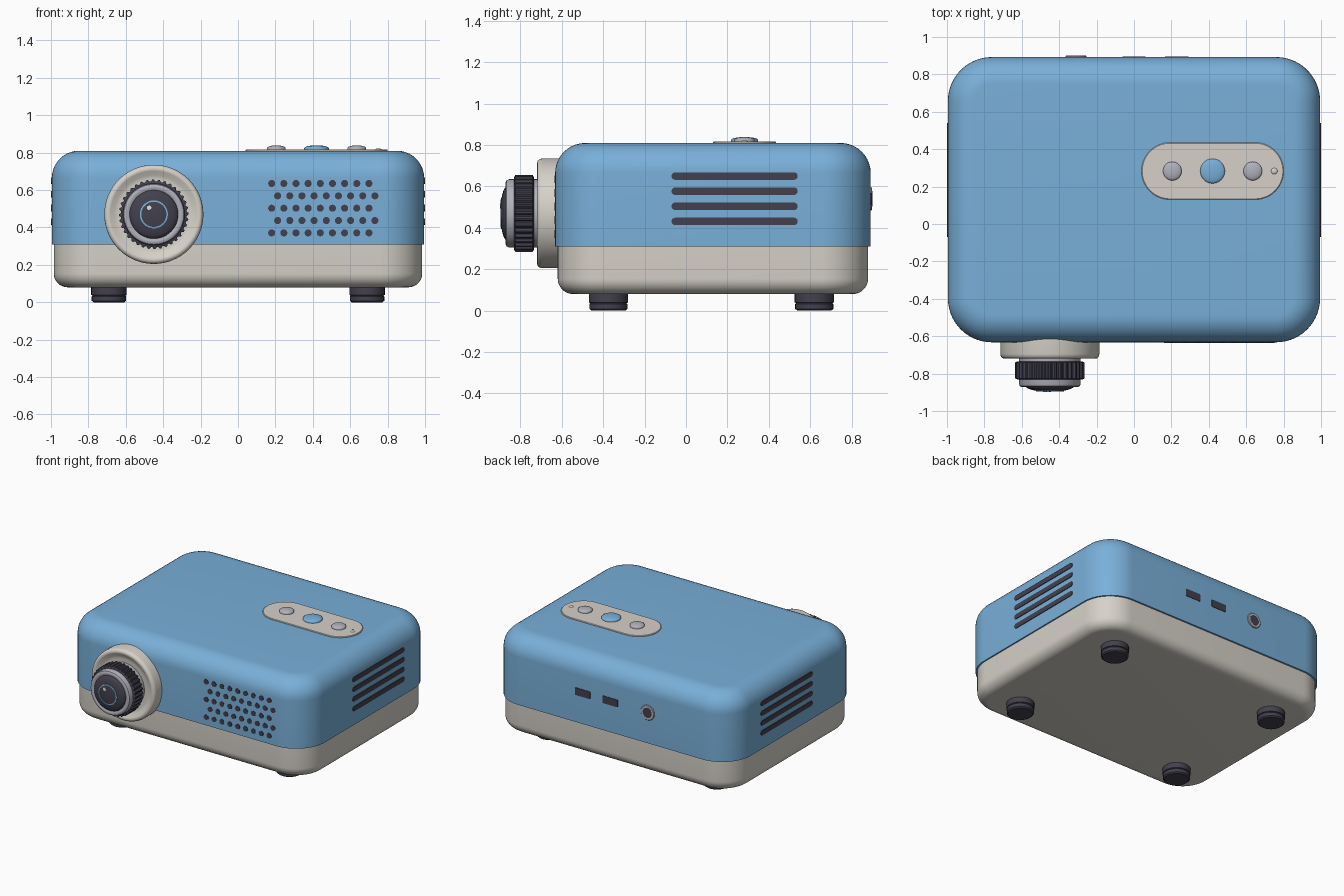
import bpy, bmesh
from math import sin, cos, pi, radians
from mathutils import Vector

cube = bpy.data.objects.get("Cube")
if cube:
    bpy.data.objects.remove(cube)


def material(name, r, g, b):
    m = bpy.data.materials.new(name)
    m.use_nodes = True
    m.diffuse_color = (r, g, b, 1)
    m.node_tree.nodes["Principled BSDF"].inputs["Base Color"].default_value = (r, g, b, 1)
    return m


BLUE = material("sky_blue", 0.19, 0.43, 0.69)
CREAM = material("warm_cream", 0.67, 0.64, 0.58)
DARK = material("charcoal", 0.055, 0.052, 0.075)
GREY = material("silver_grey", 0.44, 0.44, 0.50)
WHITE = material("glint_white", 0.85, 0.87, 0.9)

# Facing directions for parts drawn along local z
FACING = {
    "up": (0, 0, 0),
    "front": (pi / 2, 0, 0),
    "back": (-pi / 2, 0, 0),
    "left": (0, pi / 2, 0),
    "right": (0, -pi / 2, 0),
}


def loft(name, rings, mat, loc=(0, 0, 0), facing="up"):
    """Skin a stack of equal-sized rings and cap both ends."""
    bm = bmesh.new()
    loops = [[bm.verts.new(p) for p in ring] for ring in rings]
    n = len(loops[0])
    for low, high in zip(loops, loops[1:]):
        for i in range(n):
            j = (i + 1) % n
            bm.faces.new((low[i], low[j], high[j], high[i]))
    bm.faces.new(loops[0][::-1])
    bm.faces.new(loops[-1])
    bmesh.ops.recalc_face_normals(bm, faces=bm.faces)
    mesh = bpy.data.meshes.new(name)
    bm.to_mesh(mesh)
    bm.free()
    mesh.materials.append(mat)
    mesh.shade_smooth()
    mesh.set_sharp_from_angle(angle=radians(35))
    obj = bpy.data.objects.new(name, mesh)
    obj.location = loc
    obj.rotation_euler = FACING[facing]
    bpy.context.collection.objects.link(obj)
    return obj


def slab(name, w, h, r, levels, mat, loc, facing="up", seg=10):
    """Rounded rectangle stacked through (inset, height) levels."""
    rings = []
    for inset, z in levels:
        rad = r - inset
        ring = []
        for k, (sx, sy) in enumerate(((1, 1), (-1, 1), (-1, -1), (1, -1))):
            for i in range(seg + 1):
                a = (k + i / seg) * pi / 2
                ring.append(Vector((sx * (w / 2 - r) + rad * cos(a),
                                    sy * (h / 2 - r) + rad * sin(a), z)))
        rings.append(ring)
    return loft(name, rings, mat, loc, facing)


def lathe(name, profile, mat, loc, facing="up", seg=48):
    """Turn (radius, height) points about local z."""
    rings = [[Vector((r * cos(2 * pi * i / seg), r * sin(2 * pi * i / seg), z))
              for i in range(seg)] for r, z in profile]
    return loft(name, rings, mat, loc, facing)


def dome(r, base, height, steps=6):
    return [(r * cos(a), base + height * sin(a))
            for a in (pi / 2 * 0.98 * i / steps for i in range(steps + 1))]


# Casing: blue upper shell and cream base tray
MID_Y = 0.13
EDGE, FILLET = 0.145, 0.075
arc = [pi / 2 * i / 10 for i in range(11)]
upper = [(0, 0.31)] + [(EDGE * (1 - cos(a)), 0.81 - EDGE * (1 - sin(a))) for a in arc]
slab("upper_shell", 1.99, 1.525, 0.235, upper, BLUE, (0, MID_Y, 0), seg=14)
lower = [(FILLET * (1 - sin(a)), 0.08 + FILLET * (1 - cos(a))) for a in arc] + [(0, 0.312)]
slab("base_tray", 1.97, 1.5, 0.225, lower, CREAM, (0, MID_Y, 0), seg=14)

# Feet
for side, x in (("left", 0.69), ("right", -0.69)):
    for end, y in (("front", -0.375), ("back", 0.62)):
        lathe(f"{end}_{side}_foot",
              [(0.082, 0), (0.092, 0.008), (0.092, 0.032), (0.088, 0.036), (0.095, 0.04), (0.095, 0.09)],
              DARK, (x, y, 0), seg=32)

# Lens assembly, heights measured forward from y = 0
LENS = (-0.45, 0, 0.47)
lathe("lens_collar",
      [(0.265, 0.58), (0.265, 0.695), (0.262, 0.708), (0.254, 0.717), (0.243, 0.72),
       (0.232, 0.717), (0.21, 0.70), (0.19, 0.697)], CREAM, LENS, "front", 64)
lathe("lens_barrel",
      [(0.165, 0.68), (0.165, 0.855), (0.16, 0.867), (0.15, 0.872), (0.14, 0.872), (0.125, 0.862)],
      GREY, LENS, "front", 64)
lathe("lens_glass", dome(0.13, 0.866, 0.031), DARK, LENS, "front")
lathe("lens_blue_ring", [(0.075, 0.88), (0.075, 0.8945), (0.067, 0.8955), (0.067, 0.88)],
      BLUE, LENS, "front")
lathe("lens_glint", [(0.013, 0.888), (0.012, 0.898), (0.006, 0.899)],
      WHITE, (-0.475, 0, 0.505), "front", 16)

# Ribbed focus ring
TEETH = 36
rings = []
for scale, z in ((0.94, 0.735), (1, 0.741), (1, 0.825), (0.94, 0.831)):
    ring = []
    for i in range(TEETH * 4):
        r = scale * (0.186 if i % 4 < 2 else 0.176)
        a = 2 * pi * i / (TEETH * 4)
        ring.append(Vector((r * cos(a), r * sin(a), z)))
    rings.append(ring)
loft("focus_ring", rings, DARK, LENS, "front")

# Front speaker holes in staggered rows
for row in range(5):
    for col in range(9):
        x = 0.18 + 0.065 * col + 0.032 * (row % 2)
        lathe("speaker_hole", [(0.019, 0), (0.019, 0.005)], DARK,
              (x, -0.631, 0.635 - 0.066 * row), "front", 16)

# Side vent slots
for side, s in (("left", 1), ("right", -1)):
    for row in range(4):
        slab(f"{side}_vent_slot", 0.036, 0.61, 0.0179, [(0, 0), (0, 0.007)], DARK,
             (s * 0.993, 0.235, 0.65 - 0.073 * row), side, seg=5)

# Rear ports and power socket
for x in (0, 0.228):
    slab("rear_port", 0.125, 0.055, 0.006, [(0, 0), (0, 0.006)], DARK,
         (x, 0.89, 0.54), "back", seg=2)
JACK = (-0.31, 0.88, 0.54)
lathe("power_socket", [(0.056, 0), (0.056, 0.016), (0.052, 0.02), (0.036, 0.02)],
      GREY, JACK, "back", 32)
lathe("power_socket_hole", [(0.037, 0.018), (0.037, 0.021)], DARK, JACK, "back", 32)

# Top control panel with buttons and indicator
PANEL_Y = 0.283
slab("control_panel", 0.76, 0.305, 0.152, [(0, 0.805), (0, 0.814), (0.004, 0.817)],
     CREAM, (0.42, PANEL_Y, 0), seg=14)
for name, x, r, mat in (("left_button", 0.635, 0.05, GREY),
                        ("power_button", 0.42, 0.066, BLUE),
                        ("right_button", 0.205, 0.05, GREY)):
    lathe(name, [(r, 0.81)] + dome(r, 0.824, 0.015), mat, (x, PANEL_Y, 0), seg=32)
lathe("indicator_light", [(0.017, 0.812)] + dome(0.017, 0.817, 0.006, 3), CREAM,
      (0.75, PANEL_Y, 0), seg=16)
